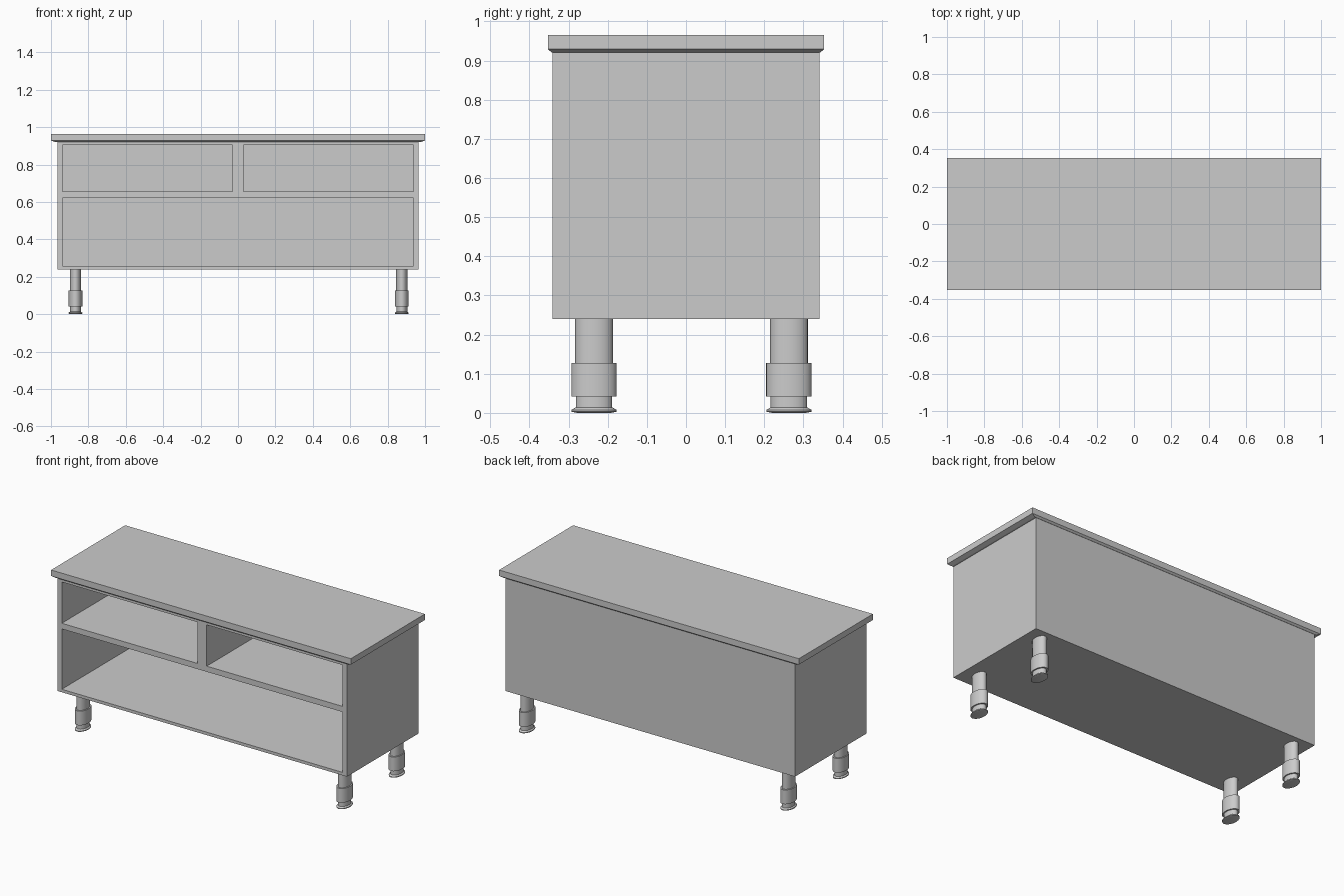
import bpy, bmesh, math

if "Cube" in bpy.data.objects:
    bpy.data.objects.remove(bpy.data.objects["Cube"])


def add_object(name, bm):
    bmesh.ops.recalc_face_normals(bm, faces=bm.faces[:])
    mesh = bpy.data.meshes.new(name)
    bm.to_mesh(mesh)
    bm.free()
    obj = bpy.data.objects.new(name, mesh)
    bpy.context.collection.objects.link(obj)
    return obj


def stack(bm, rings):
    """Skin a closed solid through a list of vertex rings."""
    loops = [[bm.verts.new(p) for p in ring] for ring in rings]
    n = len(loops[0])
    for a, b in zip(loops, loops[1:]):
        for i in range(n):
            j = (i + 1) % n
            bm.faces.new((a[i], a[j], b[j], b[i]))
    bm.faces.new(loops[0][::-1])
    bm.faces.new(loops[-1])


def rect(x0, x1, y0, y1, z):
    return [(x0, y0, z), (x1, y0, z), (x1, y1, z), (x0, y1, z)]


def box(name, x0, x1, y0, y1, z0, z1):
    bm = bmesh.new()
    stack(bm, [rect(x0, x1, y0, y1, z) for z in (z0, z1)])
    return add_object(name, bm)


def ellipse(cx, cy, rx, ry, z, n=32):
    return [(cx + rx * math.cos(2 * math.pi * i / n),
             cy + ry * math.sin(2 * math.pi * i / n), z) for i in range(n)]


# Cabinet body with three open compartments
body = box("cabinet_body", -0.966, 0.966, -0.341, 0.341, 0.24, 0.92)
compartments = {
    "upper_left": (-0.937, -0.03, 0.656, 0.905),
    "upper_right": (0.03, 0.937, 0.656, 0.905),
    "lower": (-0.937, 0.937, 0.258, 0.622),
}
for name, (x0, x1, z0, z1) in compartments.items():
    cutter = box(name + "_cutter", x0, x1, -0.5, 0.32, z0, z1)
    cutter.hide_render = True
    cutter.hide_set(True)
    mod = body.modifiers.new(name + "_opening", 'BOOLEAN')
    mod.operation = 'DIFFERENCE'
    mod.solver = 'EXACT'
    mod.object = cutter

# Bake the openings, then drop the cutters
depsgraph = bpy.context.evaluated_depsgraph_get()
baked = bpy.data.meshes.new_from_object(body.evaluated_get(depsgraph))
body.modifiers.clear()
body.data = baked
for name in compartments:
    bpy.data.objects.remove(bpy.data.objects[name + "_cutter"])

# Top slab with a bevelled lower edge
bm = bmesh.new()
stack(bm, [rect(-0.975, 0.975, -0.342, 0.342, 0.92),
           rect(-1, 1, -0.353, 0.353, 0.929),
           rect(-1, 1, -0.353, 0.353, 0.965)])
add_object("table_top", bm)

# Turned feet: (radius scale, height), oval in plan
profile = [(0.9, 0), (1.2, 0.003), (1.2, 0.008), (0.97, 0.014), (0.97, 0.042),
           (1.21, 0.042), (1.21, 0.128), (1.0, 0.128), (1.0, 0.24)]
for side, cx in (("left", -0.869), ("right", 0.876)):
    for end, cy in (("front", -0.235), ("back", 0.263)):
        bm = bmesh.new()
        stack(bm, [ellipse(cx, cy, 0.0305 * r, 0.048 * r, z) for r, z in profile])
        leg = add_object(f"{end}_{side}_leg", bm)
        bpy.ops.object.select_all(action='DESELECT')
        leg.select_set(True)
        bpy.context.view_layer.objects.active = leg
        bpy.ops.object.shade_smooth_by_angle(angle=math.radians(30))
